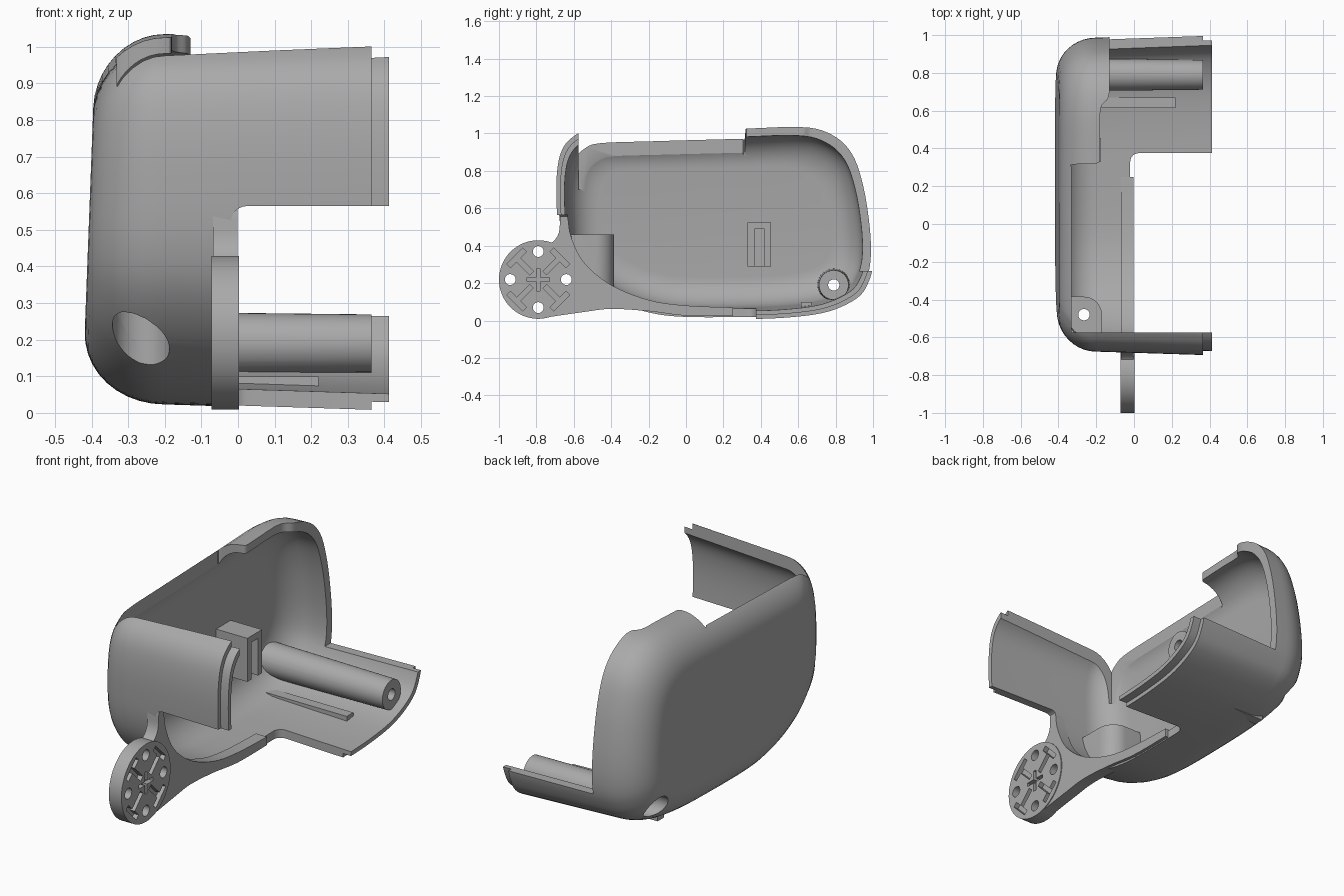
import bpy, bmesh, math
from mathutils import Vector, Matrix

if "Cube" in bpy.data.objects:
    bpy.data.objects.remove(bpy.data.objects["Cube"])

grey = bpy.data.materials.new("plain_grey")
grey.use_nodes = True
GREY = (0.4, 0.4, 0.4, 1)
grey.diffuse_color = GREY
grey.node_tree.nodes["Principled BSDF"].inputs["Base Color"].default_value = GREY


def make(name, bm):
    bmesh.ops.recalc_face_normals(bm, faces=bm.faces)
    me = bpy.data.meshes.new(name)
    bm.to_mesh(me)
    bm.free()
    me.materials.append(grey)
    ob = bpy.data.objects.new(name, me)
    bpy.context.collection.objects.link(ob)
    return ob


def activate(ob):
    bpy.ops.object.select_all(action='DESELECT')
    ob.select_set(True)
    bpy.context.view_layer.objects.active = ob


def boolean(ob, tool, op='DIFFERENCE', keep=False):
    mod = ob.modifiers.new("cut", 'BOOLEAN')
    mod.operation, mod.object, mod.solver = op, tool, 'EXACT'
    activate(ob)
    bpy.ops.object.modifier_apply(modifier=mod.name)
    if not keep:
        bpy.data.objects.remove(tool)


def loft(name, rings):
    bm = bmesh.new()
    loops = [[bm.verts.new(p) for p in ring] for ring in rings]
    n = len(loops[0])
    for a, b in zip(loops, loops[1:]):
        for i in range(n):
            j = (i + 1) % n
            bm.faces.new((a[i], a[j], b[j], b[i]))
    bm.faces.new(loops[0])
    bm.faces.new(loops[-1])
    return make(name, bm)


def box(name, lo, hi, bevel=0):
    bm = bmesh.new()
    lo, hi = Vector(lo), Vector(hi)
    bmesh.ops.create_cube(bm, size=1, matrix=Matrix.Translation((lo + hi) / 2)
                          @ Matrix.Diagonal((*(hi - lo), 1)))
    if bevel:
        bmesh.ops.bevel(bm, geom=bm.edges[:], offset=bevel, segments=6,
                        profile=0.5, affect='EDGES')
    return make(name, bm)


def rod(name, start, end, r1, r2=None, sides=40):
    start, end = Vector(start), Vector(end)
    axis = end - start
    m = Matrix.Translation((start + end) / 2) @ axis.to_track_quat('Z', 'Y').to_matrix().to_4x4()
    bm = bmesh.new()
    bmesh.ops.create_cone(bm, cap_ends=True, segments=sides, radius1=r1,
                          radius2=r2 or r1, depth=axis.length, matrix=m)
    return make(name, bm)


def spline(pts, steps=5, closed=True):
    out, n = [], len(pts)
    for i in range(n if closed else n - 1):
        k = [pts[(i + o) % n] if closed else pts[min(max(i + o, 0), n - 1)] for o in (-1, 0, 1, 2)]
        a, b, c, d = map(Vector, k)
        for s in range(steps):
            t = s / steps
            out.append(0.5 * (2 * b + (c - a) * t + (2 * a - 5 * b + 4 * c - d) * t * t
                              + (3 * b - a - 3 * c + d) * t ** 3))
    return out if closed else out + [Vector(pts[-1])]


# Side outline of the housing (y, z)
outline = spline([(-.5, .998), (-.2, 1.01), (.31, 1.025), (.62, 1.033), (.78, .99), (.885, .89),
                  (.945, .72), (.98, .5), (.985, .33), (.96, .22), (.9, .135), (.75, .065),
                  (.55, .035), (.3, .025), (0, .025), (-.18, .045), (-.35, .1), (-.5, .19),
                  (-.61, .32), (-.66, .46), (-.675, .65), (-.67, .8), (-.645, .9), (-.59, .965)])
MID, HALF = Vector((.155, .53)), Vector((.83, .505))


def ring(x, inset, lean=0):
    pts = []
    for p in outline:
        q = p - MID
        y = MID.x + q.x * (1 - inset / HALF.x)
        z = MID.y + q.y * (1 - inset / HALF.y)
        pts.append((x + lean * .038 * (z - .45), y, z))
    return pts


def housing_solid(name, skin, depth, end, lip=False):
    """Rounded tub with its closed side at -x, drafted outward toward +x."""
    radius = .2 - skin * .8
    rings = []
    for i in range(11):
        a = math.pi / 2 * (1 - i / 10)
        rings.append(ring(-.2 - depth * math.sin(a), skin + radius * (1 - math.cos(a)), math.sin(a)))
    draft = lambda x: skin - .018 * (x + .2) / .565
    if lip:
        rings += [ring(.365, draft(.365)), ring(.365, draft(.365) + .022)]
        rings.append(ring(end, draft(end) + .022))
    else:
        rings.append(ring(end, draft(end)))
    return loft(name, rings)


# Housing shell
shell = housing_solid("housing_shell", 0, .21, .413, lip=True)
core = housing_solid("core_helper", .015, .195, .45)
boolean(shell, housing_solid("cavity", .045, .165, .5))

# Stepped rim along the top, open back and open lower front
steps = spline([(-.33, .3), (-.325, .315), (-.2, .32), (-.18, .34)], 4, False) + \
    spline([(-.18, .58), (-.17, .63), (-.14, .66), (-.13, .7)], 4, False)
plan = [Vector((.7, -.575)), Vector((-.33, -.575))] + steps + [Vector((-.13, 1.3)), Vector((.7, 1.3))]
boolean(shell, loft("top_cut", [[(p.x, p.y, z) for p in plan] for z in (.7, 1.3)]))
boolean(shell, box("back_cut", (-.13, .6, .265), (.7, 1.31, .8)))
boolean(shell, box("lower_cut", (-.02, -1.2, -.3), (.7, .375, .565), .045))

# Long screw post and its screw recess
post = rod("long_screw_post", (-.45, .79, .19), (.365, .79, .19), .088, .079)
boolean(post, core, 'INTERSECT', keep=True)
boolean(post, rod("bore", (-.6, .79, .19), (.5, .79, .19), .03))
for ob in (post, shell):
    boolean(ob, rod("recess", (-.6, .79, .19), (-.24, .79, .19), .062))

# Short upright screw post with its recess underneath
arc = [(-.265 + .095 * math.sin(a), -.48 + .095 * math.cos(a))
       for a in (math.pi / 2 * i / 10 for i in range(11))]
foot = [(-.45, -.385)] + arc + [(-.17, -.7), (-.45, -.7)]
short = loft("short_screw_post", [[(x, y, z) for x, y in foot] for z in (0, .46)])
boolean(short, core, 'INTERSECT')
boolean(short, rod("bore", (-.265, -.48, -.1), (-.265, -.48, .6), .03))
for ob in (short, shell):
    boolean(ob, rod("recess", (-.265, -.48, -.1), (-.265, -.48, .3), .078))

# Slotted clip on the inner wall and a low floor rib
clip = box("wall_clip", (-.385, .33, .29), (-.175, .455, .525))
boolean(clip, box("slot", (-.34, .365, .2), (-.1, .42, .49)))
rib = box("floor_rib", (-.3, .615, .045), (.22, .67, .1))

# Arm plate that blends the hinge disc into the housing rim
upper = spline([(-.8, .4), (-.72, .415), (-.68, .47), (-.67, .56), (-.635, .56), (-.615, .45),
                (-.545, .31), (-.4, .19), (-.2, .11), (0, .08), (.25, .07)], 5, False)
lower = spline([(.25, .025), (0, .026), (-.2, .05), (-.4, .062), (-.55, .045), (-.79, .01)], 5, False)
arm = loft("hinge_arm", [[(x, p.x, p.y) for p in upper + lower] for x in (-.068, -.002)])

# Hinge disc with screw holes and diagonal grooves
CY, CZ = -.79, .219
disc = rod("hinge_disc", (-.072, CY, CZ), (.003, CY, CZ), .21, sides=64)
for ob in (disc, arm):
    for k in range(4):
        a = k * math.pi / 2
        y, z = CY + .15 * math.cos(a), CZ + .15 * math.sin(a)
        boolean(ob, rod("hole", (-.2, y, z), (.2, y, z), .029, sides=24))


def groove(angle, r0, r1, half):
    bar = box("groove", (-.025, r0, -half), (.1, r1, half))
    bar.data.transform(Matrix.Translation((0, CY, CZ)) @ Matrix.Rotation(angle, 4, 'X'))
    for ob in (disc, arm):
        boolean(ob, bar, keep=True)
    bpy.data.objects.remove(bar)


for k in range(4):
    diagonal = math.pi / 4 + k * math.pi / 2
    groove(diagonal, .05, .165, .014)
    groove(diagonal, .15, .178, .06)
    groove(k * math.pi / 2, -.01, .06, .01)

for ob in (shell, post, short, clip, rib, arm, disc):
    activate(ob)
    bpy.ops.object.shade_smooth_by_angle(angle=math.radians(30))
